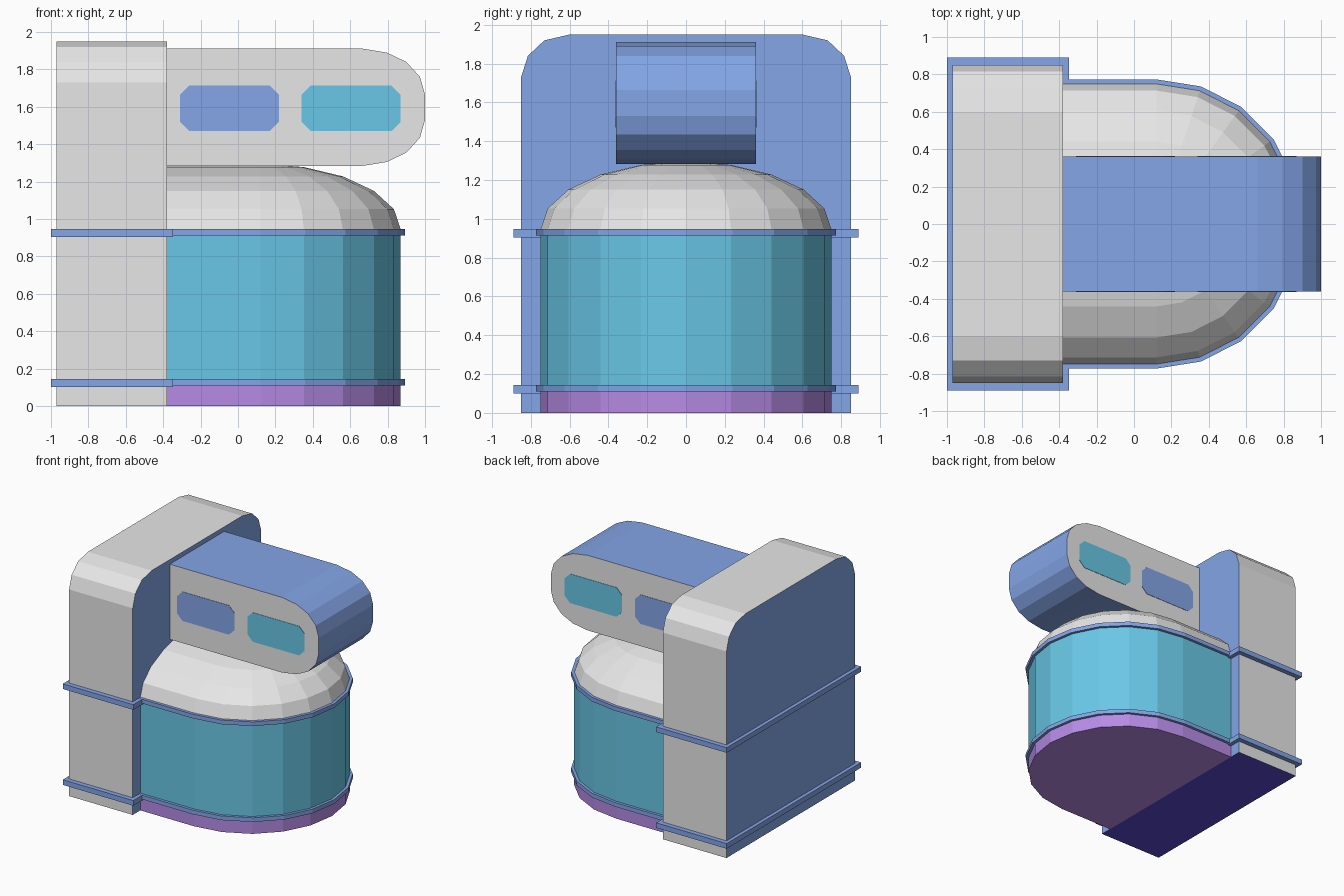
import bpy, bmesh, math
from mathutils import Vector

if "Cube" in bpy.data.objects:
    bpy.data.objects.remove(bpy.data.objects["Cube"])


def material(name, rgb):
    lin = [((c / 255 + 0.055) / 1.055) ** 2.4 for c in rgb]
    m = bpy.data.materials.new(name)
    m.diffuse_color = (*lin, 1)
    m.use_nodes = True
    m.node_tree.nodes["Principled BSDF"].inputs["Base Color"].default_value = m.diffuse_color
    return m


GREY = material("light_grey", (235, 235, 235))
BLUE = material("soft_blue", (137, 172, 240))
CYAN = material("sky_cyan", (108, 205, 237))
PURPLE = material("lilac", (188, 143, 237))
INDIGO = material("indigo", (90, 73, 207))


def loft(name, loops, mats, rule=None):
    """Join matching closed loops, cap both ends, colour faces by rule(normal)."""
    bm = bmesh.new()
    rows = [[bm.verts.new(p) for p in loop] for loop in loops]
    n = len(rows[0])
    for a, b in zip(rows, rows[1:]):
        for i in range(n):
            j = (i + 1) % n
            bm.faces.new((a[i], a[j], b[j], b[i]))
    bm.faces.new(rows[0])
    if len(set(tuple(v.co) for v in rows[-1])) == n:
        bm.faces.new(rows[-1])
    bmesh.ops.remove_doubles(bm, verts=bm.verts, dist=1e-4)
    bmesh.ops.recalc_face_normals(bm, faces=bm.faces)
    bm.normal_update()
    if rule:
        for f in bm.faces:
            f.material_index = rule(f.normal)
    me = bpy.data.meshes.new(name)
    bm.to_mesh(me)
    bm.free()
    for m in mats:
        me.materials.append(m)
    ob = bpy.data.objects.new(name, me)
    bpy.context.collection.objects.link(ob)
    return ob


def d_outline(r, z, back=-0.38, cx=0.12):
    """Straight-backed half-round outline."""
    arc = [math.radians(-90 + 18 * i) for i in range(11)]
    pts = [(cx + r * math.cos(a), r * math.sin(a), z) for a in arc]
    return [(back, -r, z)] + pts + [(back, r, z)]


def rect(x0, x1, y, z):
    return [(x0, -y, z), (x1, -y, z), (x1, y, z), (x0, y, z)]


# Tall back block with rounded shoulders
half = [(0.85, 0), (0.85, 1.73), (0.815, 1.84), (0.73, 1.92), (0.6, 1.95)]
prof = half + [(-y, z) for y, z in reversed(half)]
loft("back_block", [[(x, y, z) for y, z in prof] for x in (-0.97, -0.38)],
     [GREY, BLUE, INDIGO],
     lambda n: 1 if abs(n.x) > 0.9 else 2 if n.z < -0.9 else 0)

# Overhanging head with rounded front end
up = [(-0.38, 1.912), (0.66, 1.912), (0.795, 1.89), (0.9, 1.84), (0.973, 1.76), (1.0, 1.665)]
prof = up + [(x, 3.195 - z) for x, z in reversed(up)]
loft("head", [[(x, y, z) for x, z in prof] for y in (-0.36, 0.36)],
     [BLUE, GREY], lambda n: 1 if abs(n.y) > 0.9 else 0)

# Windows on both sides of the head
for side, s in (("front", -1), ("rear", 1)):
    for label, cx, mat in (("inner", -0.045, BLUE), ("outer", 0.605, CYAN)):
        w, h, c = 0.265, 0.122, 0.05
        oct_ = [(w - c, h), (w, h - c), (w, c - h), (w - c, -h),
                (c - w, -h), (-w, c - h), (-w, h - c), (c - w, h)]
        loft(f"{side}_{label}_window",
             [[(cx + x, s * y, 1.592 + z) for x, z in oct_] for y in (0.357, 0.363)],
             [mat])

# Half-round body: base, drum and dome
loft("body_base", [d_outline(0.75, z) for z in (0, 0.12)], [PURPLE])
loft("body_drum", [d_outline(0.75, z) for z in (0.12, 0.93)], [CYAN])
lat = [math.radians(18 * i) for i in range(6)]
loft("body_dome", [d_outline(0.75 * math.cos(a), 0.945 + 0.35 * math.sin(a)) for a in lat],
     [GREY])

# Trim bands around body and block
for label, z in (("lower", 0.145), ("upper", 0.948)):
    loft(f"{label}_body_band", [d_outline(0.773, z - 0.035), d_outline(0.773, z)], [BLUE])
    loft(f"{label}_block_band",
         [rect(-1.0, -0.347, 0.89, z - 0.044), rect(-1.0, -0.347, 0.89, z - 0.001)], [BLUE])
